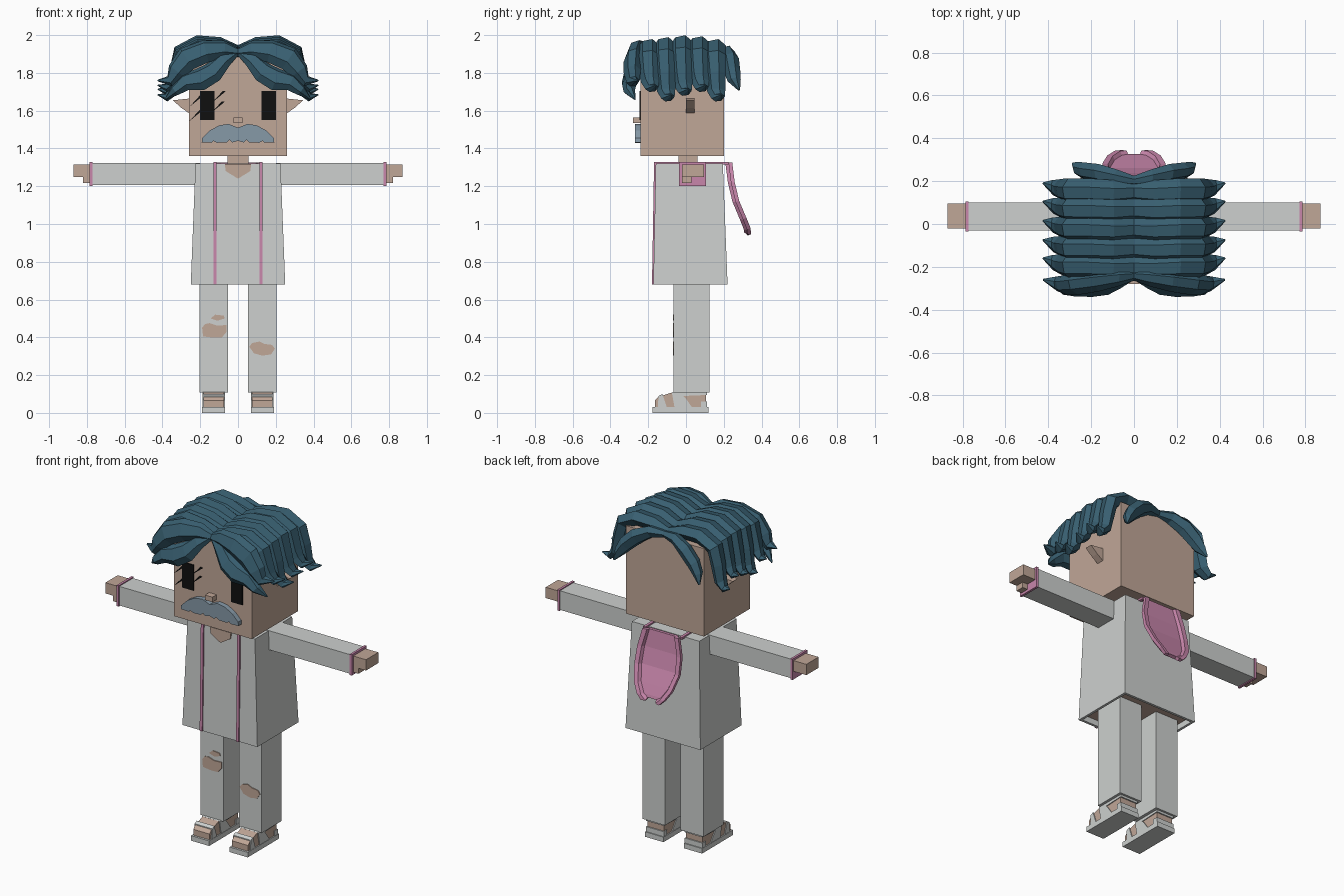
import bpy, bmesh, math
from mathutils import Vector

cube = bpy.data.objects.get("Cube")
if cube:
    bpy.data.objects.remove(cube, do_unlink=True)


def material(name, r, g, b):
    m = bpy.data.materials.new(name)
    m.use_nodes = True
    m.diffuse_color = (r, g, b, 1)
    bsdf = m.node_tree.nodes["Principled BSDF"]
    bsdf.inputs["Base Color"].default_value = (r, g, b, 1)
    bsdf.inputs["Roughness"].default_value = 0.9
    return m


SKIN = material("skin", .53, .385, .31)
CLOTH = material("pale cloth", .61, .63, .62)
PINK = material("pink trim", .58, .24, .41)
HAIR = material("blue hair", .04, .115, .165)
GREY = material("blue grey moustache", .24, .32, .39)
BLACK = material("black", .005, .005, .005)


def loft(name, rings, mat, last=None):
    """Skin a list of equal-length rings; the last cap may take its own material."""
    bm = bmesh.new()
    rows = [[bm.verts.new(p) for p in ring] for ring in rings]
    n = len(rows[0])
    for a, b in zip(rows, rows[1:]):
        for i in range(n):
            bm.faces.new((a[i], a[(i + 1) % n], b[(i + 1) % n], b[i]))
    bm.faces.new(rows[0])
    end = bm.faces.new(rows[-1])
    me = bpy.data.meshes.new(name)
    me.materials.append(mat)
    if last:
        me.materials.append(last)
        end.material_index = 1
    bmesh.ops.recalc_face_normals(bm, faces=bm.faces)
    bm.to_mesh(me)
    bm.free()
    ob = bpy.data.objects.new(name, me)
    bpy.context.collection.objects.link(ob)
    return ob


def rect(x0, x1, y0, y1, z):
    return [(x0, y0, z), (x1, y0, z), (x1, y1, z), (x0, y1, z)]


def box(name, x, y, z, mat):
    return loft(name, [rect(*x, *y, z[0]), rect(*x, *y, z[1])], mat)


def plate(name, pts, y0, y1, mat):
    """Extrude an x-z outline along y."""
    return loft(name, [[(x, y, z) for x, z in pts] for y in (y0, y1)], mat)


def side_plate(name, pts, x0, x1, mat):
    """Extrude a y-z outline along x."""
    return loft(name, [[(x, y, z) for y, z in pts] for x in (x0, x1)], mat)


def span(s, a, b):
    return sorted((s * a, s * b))


# Head, neck and face
box("head", (-.26, .26), (-.24, .2), (1.36, 1.89), SKIN)
plate("forehead_peak", [(-.07, 1.88), (.07, 1.88), (0, 1.925)], -.24, -.2, SKIN)
box("neck", (-.055, .055), (-.04, .06), (1.3, 1.37), SKIN)
box("nose", (-.025, .025), (-.28, -.235), (1.535, 1.565), SKIN)
half = [(.05, 1.53), (.1, 1.522), (.15, 1.495), (.19, 1.455), (.192, 1.432),
        (.14, 1.43), (.13, 1.44), (.11, 1.43), (.06, 1.432), (.045, 1.445), (.03, 1.432)]
plate("moustache", [(0, 1.51)] + half + [(0, 1.44)] + [(-x, z) for x, z in reversed(half)],
      -.27, -.235, GREY)
for x, z in ((-.222, 1.58), (-.222, 1.655), (-.19, 1.61), (-.1, 1.68), (-.105, 1.625)):
    plate("eyelash", [(x - .035, z - .035), (x + .035, z + .022), (x + .02, z + .025)],
          -.247, -.239, BLACK)

# Jacket, open underneath
loft("jacket", [rect(-.225, .225, -.16, .195, 1.32), rect(-.25, .25, -.173, .22, .68),
                rect(-.235, .235, -.158, .205, .68), rect(-.235, .235, -.158, .205, .715)],
     CLOTH, SKIN)
plate("open_collar", [(-.07, 1.318), (-.065, 1.28), (0, 1.24), (.065, 1.28), (.07, 1.318)],
      -.168, -.16, SKIN)

# Hood lining hanging behind the shoulders
hood = [(1.325, .225, .12), (1.22, .238, .145), (1.12, .262, .148),
        (1.03, .3, .125), (.975, .322, .09), (.945, .325, .06)]
bm = bmesh.new()
rows = []
for i, (z, y, w) in enumerate(hood):
    inner_z = z + (.015 if i == len(hood) - 1 else 0)
    rows.append([bm.verts.new(p) for p in ((-w, y + .01, z), (.022 - w, y + .01, z),
                 (.03 - w, y - .008, inner_z), (w - .03, y - .008, inner_z),
                 (w - .022, y + .01, z), (w, y + .01, z))])
for a, b in zip(rows, rows[1:]):
    for i in range(5):
        bm.faces.new((a[i], a[i + 1], b[i + 1], b[i]))
bmesh.ops.recalc_face_normals(bm, faces=bm.faces)
me = bpy.data.meshes.new("hood")
me.materials.append(PINK)
bm.to_mesh(me)
bm.free()
ob = bpy.data.objects.new("hood", me)
bpy.context.collection.objects.link(ob)
solid = ob.modifiers.new("thickness", "SOLIDIFY")
solid.thickness = .02
solid.offset = 0

for s in (1, -1):
    # Eyes and ears
    box("eye", span(s, .125, .2), (-.246, -.235), (1.55, 1.705), BLACK)
    plate("ear", [(s * .25, 1.58), (s * .3, 1.615), (s * .345, 1.655), (s * .25, 1.665)],
          0, .045, SKIN)

    # Pink edging down the front and over the shoulder
    x0, x1 = span(s, .113, .13)
    loft("jacket_edging", [rect(x0, x1, -.18, -.168, .68), rect(x0, x1, -.169, -.157, 1.328)], PINK)
    box("shoulder_edging", (x0, x1), (-.169, .225), (1.315, 1.328), PINK)

    # Arms
    box("sleeve", span(s, .2, .78), (-.03, .1), (1.207, 1.322), CLOTH)
    box("cuff", span(s, .771, .785), (-.036, .106), (1.202, 1.328), PINK)
    box("hand", span(s, .78, .87), (-.022, .095), (1.25, 1.315), SKIN)
    box("thumb", span(s, .78, .82), (-.022, .03), (1.217, 1.26), SKIN)

    # Legs, feet and sandals
    box("trouser_leg", span(s, .052, .204), (-.065, .125), (.108, .74), CLOTH)
    fx = span(s, .075, .183)
    side_plate("foot", [(-.165, .025), (-.165, .065), (-.145, .085), (-.1, .1),
                        (-.05, .115), (.105, .115), (.105, .025)], *fx, SKIN)
    box("sole", span(s, .068, .19), (-.178, .118), (0, .03), CLOTH)
    sx = span(s, .07, .188)
    side_plate("toe_strap", [(-.15, .025), (-.145, .09), (-.125, .1), (-.1, .025)], *sx, CLOTH)
    side_plate("instep_strap", [(-.06, .025), (-.075, .108), (-.04, .118),
                                (0, .075), (.035, .025)], *sx, CLOTH)
    side_plate("ankle_strap", [(-.045, .088), (-.045, .114), (.112, .114), (.112, .095)],
               *sx, CLOTH)
    box("heel_strap", sx, (.08, .112), (.025, .06), CLOTH)

# Torn knees
tears = [[(-.19, .45), (-.185, .405), (-.13, .398), (-.085, .4), (-.06, .43),
          (-.062, .465), (-.11, .462), (-.15, .475), (-.175, .47)],
         [(-.145, .5), (-.11, .488), (-.07, .5), (-.075, .515), (-.12, .52)],
         [(.06, .35), (.085, .315), (.13, .303), (.175, .31), (.195, .34),
          (.18, .36), (.14, .365), (.115, .378), (.075, .37)]]
for pts in tears:
    plate("torn_knee", pts, -.07, -.062, SKIN)


def lock(name, path, s):
    """Faceted lock of hair; each path point is x, y, z, half width, half thickness."""
    pts = [Vector(p[:3]) for p in path]
    rings = []
    for i, (x, y, z, w, t) in enumerate(path):
        d = pts[min(i + 1, len(pts) - 1)] - pts[max(i - 1, 0)]
        n = Vector((-d.z, 0, d.x)).normalized()
        ring = []
        for a, b in ((1, .2), (.35, 1), (-.5, .75), (-1, -.3), (-.4, -1), (.5, -.8)):
            p = pts[i] + n * (b * t) + Vector((0, a * w, 0))
            ring.append((s * p.x, p.y, p.z))
        rings.append(ring)
    loft(name, rings, HAIR)


# Hair: rows of locks swept sideways from the centre parting
rows = [(-.2, .0, .02), (-.115, .01, -.03), (-.025, .02, .0),
        (.065, .015, .02), (.15, 0, -.03)]
for s in (1, -1):
    for y, up, drop in rows:
        lock("side_lock", [(-.01, y, 1.9 + up * .5, .05, .03),
                           (.1, y - .005, 1.93 + up, .06, .04),
                           (.21, y, 1.935 + up, .063, .045),
                           (.3, y, 1.89 + up, .062, .045),
                           (.325, y + .005, 1.8, .056, .04),
                           (.345, y + .01, 1.735 + drop, .048, .034),
                           (.38, y + .02, 1.70 + drop, .035, .022),
                           (.425, y + .04, 1.715 + drop, .004, .003)], s)
    # Fringe: an upper lock and a lower one framing the face
    lock("upper_fringe", [(0, -.24, 1.91, .025, .02), (.07, -.25, 1.925, .04, .045),
                          (.17, -.265, 1.915, .05, .06), (.27, -.28, 1.875, .05, .065),
                          (.325, -.285, 1.81, .045, .05), (.36, -.28, 1.755, .035, .03),
                          (.425, -.26, 1.76, .004, .004)], s)
    lock("lower_fringe", [(.01, -.245, 1.91, .02, .02), (.07, -.265, 1.87, .035, .04),
                          (.13, -.285, 1.805, .045, .055), (.2, -.295, 1.765, .045, .06),
                          (.28, -.298, 1.75, .04, .045), (.335, -.3, 1.705, .03, .028),
                          (.385, -.27, 1.66, .004, .004)], s)
    # Back locks hanging over the rear edge of the head
    lock("back_lock", [(0, .2, 1.91, .025, .02), (.08, .215, 1.91, .04, .035),
                       (.16, .235, 1.87, .045, .045), (.225, .245, 1.81, .042, .042),
                       (.26, .255, 1.76, .035, .03), (.285, .28, 1.71, .006, .006)], s)
